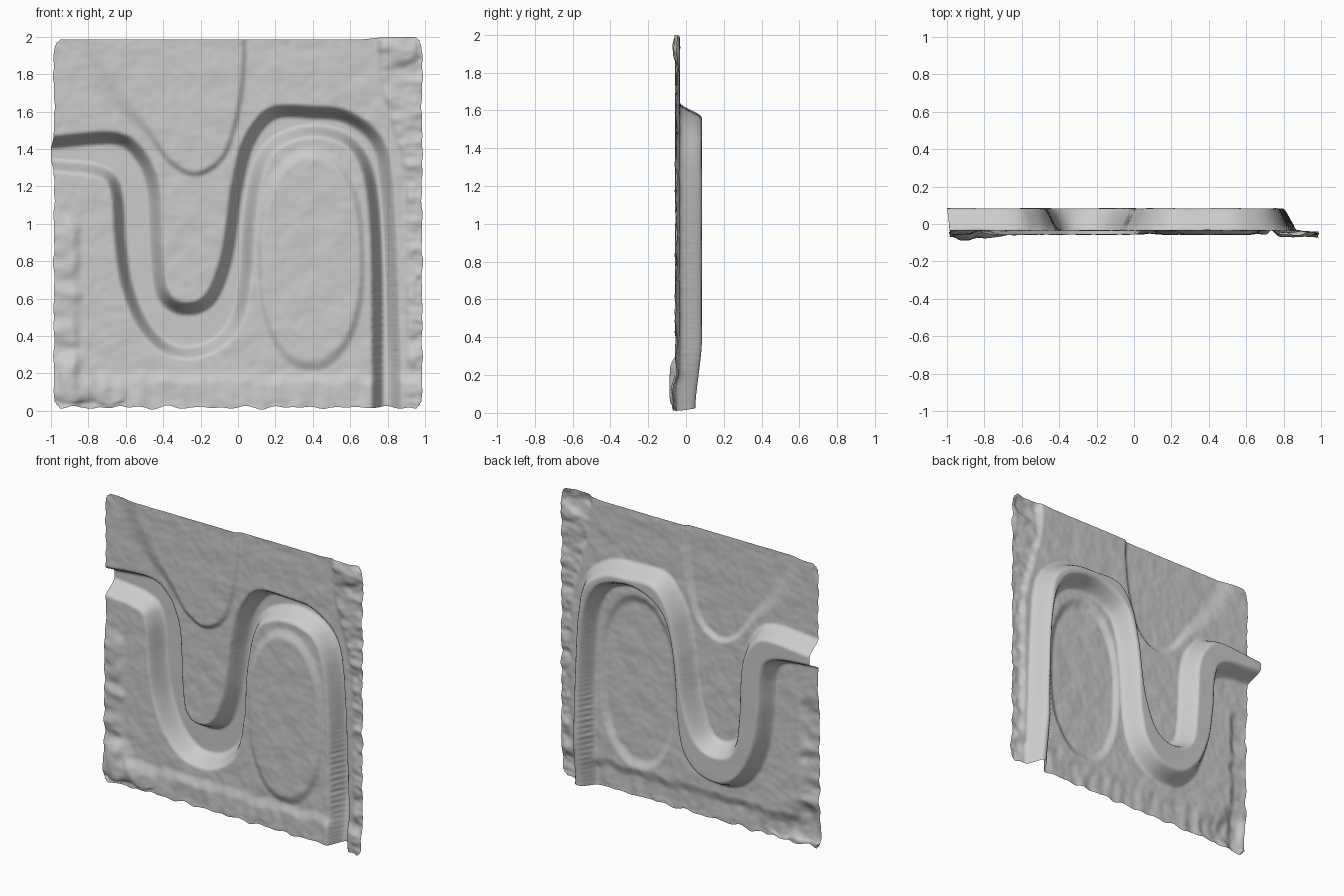
import bpy, bmesh, math
from mathutils import Vector, noise, kdtree

if "Cube" in bpy.data.objects:
    bpy.data.objects.remove(bpy.data.objects["Cube"])

N = 190  # grid resolution of the sheet

def step(a, b, v):
    t = max(0.0, min(1.0, (v - a) / (b - a)))
    return t * t * (3 - 2 * t)

def spline(pts, n=24):
    """Dense Catmull-Rom samples through (x, z) points."""
    p = [Vector(q) for q in pts]
    p = [2 * p[0] - p[1]] + p + [2 * p[-1] - p[-2]]
    out = []
    for i in range(1, len(p) - 2):
        a, b, c, d = p[i - 1:i + 3]
        for k in range(n):
            t = k / n
            out.append(0.5 * (2 * b + (c - a) * t + (2 * a - 5 * b + 4 * c - d) * t * t
                              + (3 * b - a - 3 * c + d) * t ** 3))
    return out + [p[-2]]

class Edge:
    """Signed distance to an open curve, positive on its right-hand side."""
    def __init__(self, pts):
        self.s = spline(pts)
        self.tree = kdtree.KDTree(len(self.s))
        for i, q in enumerate(self.s):
            self.tree.insert((q.x, q.y, 0), i)
        self.tree.balance()

    def dist(self, x, z):
        _, i, d = self.tree.find((x, z, 0))
        a, b = self.s[max(i - 1, 0)], self.s[min(i + 1, len(self.s) - 1)]
        t = b - a
        q = Vector((x, z)) - self.s[i]
        side = t.x * q.y - t.y * q.x
        e = abs(side) / max(t.length, 1e-6)
        d = max(e, d if d > 0.02 else 0)
        return d if side < 0 else -d

# Upper and lower banks of the winding channel
upper = Edge([(-1.2, 1.46), (-1, 1.47), (-.65, 1.49), (-.5, 1.39), (-.42, 1.2), (-.4, .85),
              (-.37, .64), (-.28, .58), (-.17, .63), (-.09, .85), (-.04, 1.2), (.03, 1.46),
              (.17, 1.62), (.4, 1.63), (.6, 1.6), (.77, 1.46), (.83, 1.2), (.86, .6),
              (.875, 0), (.875, -.2)])
lower = Edge([(-1.2, 1.29), (-1, 1.28), (-.75, 1.25), (-.68, 1.16), (-.66, .9), (-.62, .65),
              (-.53, .44), (-.4, .31), (-.25, .28), (-.1, .33), (.02, .47), (.07, .7),
              (.09, 1), (.13, 1.25), (.2, 1.39), (.35, 1.46), (.5, 1.45), (.61, 1.38),
              (.68, 1.2), (.71, .8), (.715, 0), (.715, -.2)])
# Low plateau reaching down from the top edge
tongue = Edge([(.05, 2.2), (.05, 1.85), (.02, 1.6), (-.05, 1.37), (-.15, 1.27), (-.26, 1.25),
               (-.38, 1.32), (-.5, 1.46), (-.68, 1.62), (-.82, 1.8), (-.95, 2.2)])

def rock(x, z, f, seed):
    return noise.noise(Vector((x * f, z * f, seed)))

def surface(x, z):
    y = -0.034 + 0.004 * rock(x, z, 9, 1) + 0.002 * rock(x, z, 22, 2)
    # tongue plateau, softer on its left bank
    soft = 0.04 + 0.1 * step(-0.35, -0.7, x)
    y -= 0.022 * step(0, soft, tongue.dist(x, z))
    # oval island inside the arch
    r = math.hypot((x - .39) / .285, (abs(z - .81) / .59) ** 1.25)
    y -= 0.022 * step(1.04, 0.88, r)
    # bottom ledge
    wob = 0.02 * rock(x, 0, 9, 4)
    m = step(.22, .14, z + wob)
    y -= m * (0.018 + 0.010 * rock(x, z * .3, 14, 5))
    # right ledge, widening towards the top
    left = .88 - .15 * step(1.15, 1.9, z)
    m = step(left, left + .05, x)
    y -= m * (0.016 + 0.016 * rock(x * .35, z, 11, 6) + 0.008 * rock(x * .5, z, 24, 7))
    # left ledge
    m = step(-.83, -.89, x + .02 * rock(0, z, 9, 8)) * step(1.08, .95, z)
    y -= m * (0.014 + 0.018 * rock(x * .3, z, 13, 9))
    # corner boulders
    for cx, cz, rad, h in ((-.88, .17, .16, .028), (.87, 1.92, .14, .012), (-.68, .1, .1, .012)):
        d = math.hypot(x - cx, z - cz) + .04 * rock(x, z, 8, 10)
        y -= h * step(rad, rad * .4, d)
    # channel
    a, b = upper.dist(x, z), -lower.dist(x, z)
    s = min(step(-.008, .075, a), step(-.008, .07, b))
    floor = 0.084 - 0.035 * step(.4, 0, z) + 0.003 * rock(x, z, 5, 11)
    y += (floor - y) * s
    return max(-.088, min(.088, y)), s

# Terrain sheet with slightly ragged borders
bm = bmesh.new()
bmesh.ops.create_grid(bm, x_segments=N, y_segments=N, size=1)
for v in bm.verts:
    u, w = v.co.x, v.co.y
    x, z = u, 1 + w
    y, s = surface(x, z)
    pull = step(.93, 1, abs(u)) * (1 - s)
    x -= math.copysign(1, u) * pull * (.016 + .012 * rock(0, z, 12, 12))
    if w < 0:
        z += step(-.93, -1, w) * (.018 + .02 * rock(x, 0, 12, 13))
    else:
        z -= step(.93, 1, w) * (.014 - .012 * step(.65, .8, x))
    # round the corners
    k = step(.95, 1, abs(u)) * step(.95, 1, abs(w))
    x -= math.copysign(.015 * k, u)
    z -= math.copysign(.015 * k, w)
    v.co = (x, y, z)
mesh = bpy.data.meshes.new("channel_terrain")
bm.to_mesh(mesh)
bm.free()
mesh.shade_smooth()
obj = bpy.data.objects.new("channel_terrain", mesh)
bpy.context.collection.objects.link(obj)
